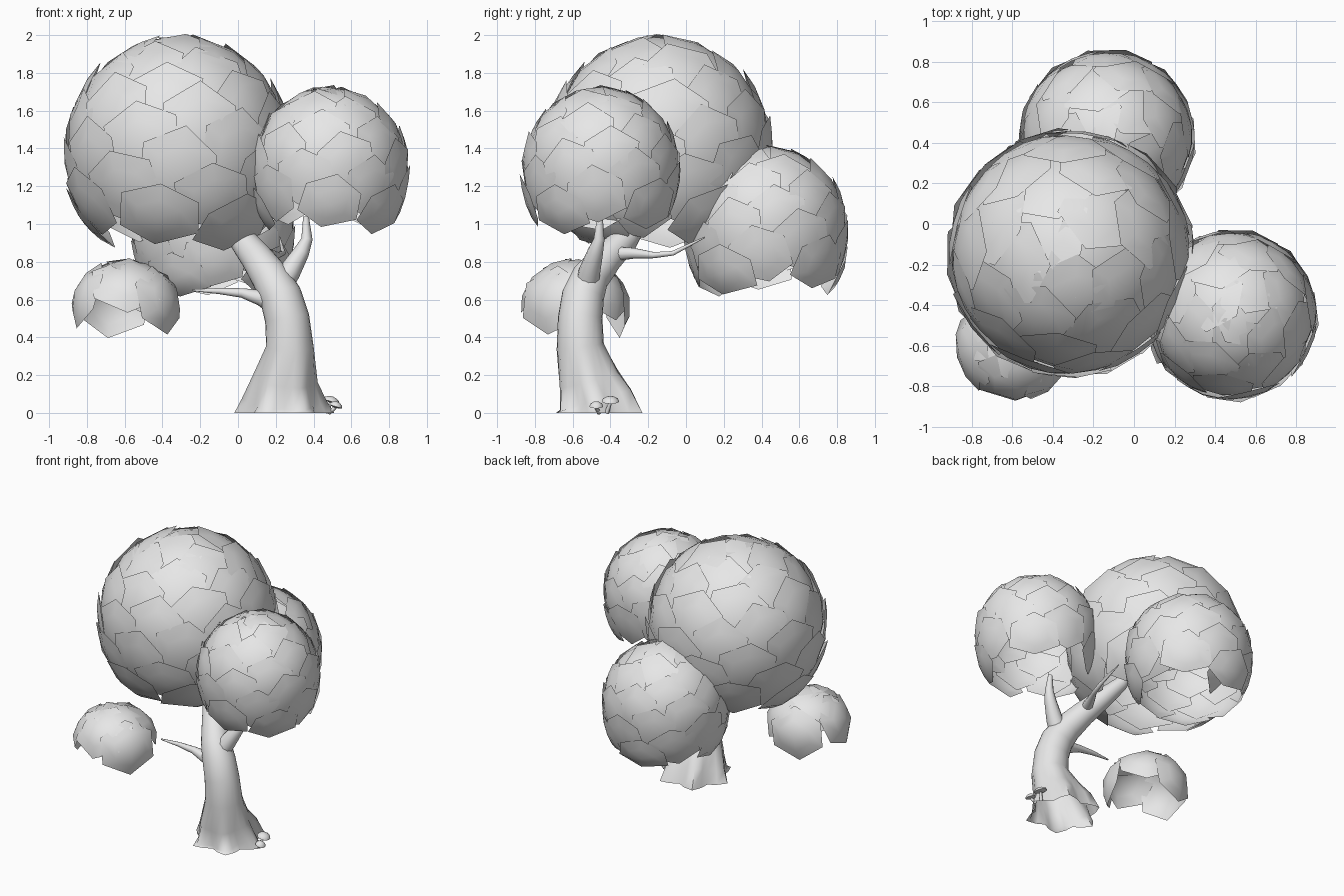
import bpy, bmesh, math, random
from mathutils import Vector

random.seed(4)
if "Cube" in bpy.data.objects:
    bpy.data.objects.remove(bpy.data.objects["Cube"])

GREY = (0.8, 0.8, 0.8, 1)
mat = bpy.data.materials.new("plain grey")
mat.use_nodes = True
mat.diffuse_color = GREY
mat.node_tree.nodes["Principled BSDF"].inputs["Base Color"].default_value = GREY


def finish(name, bm):
    me = bpy.data.meshes.new(name)
    bm.to_mesh(me)
    bm.free()
    ob = bpy.data.objects.new(name, me)
    bpy.context.collection.objects.link(ob)
    me.materials.append(mat)
    bpy.ops.object.select_all(action='DESELECT')
    ob.select_set(True)
    bpy.context.view_layer.objects.active = ob
    bpy.ops.object.shade_smooth_by_angle(angle=math.radians(60))


def canopy(name, centre, radius, height, count, lowest, spread, hang):
    """Dome of overlapping six-sided leaves, open underneath."""
    bm = bmesh.new()
    centre = Vector(centre)

    def place(d, lift):
        s = math.hypot(d.x, d.y)
        k = s ** (hang - 1) if d.z < 0 else 1
        p = Vector((d.x * k * radius, d.y * k * radius, d.z * height))
        return bm.verts.new(centre + p * (1 + lift))

    for i in range(count):
        z = 1 - (2 * i + 1) / count
        if z < lowest:
            break
        a = i * math.pi * (3 - math.sqrt(5))
        s = math.sqrt(1 - z * z)
        axis = Vector((s * math.cos(a), s * math.sin(a), z))
        side = Vector((-math.sin(a), math.cos(a), 0))
        down = side.cross(axis) * -1
        base = random.uniform(-0.01, 0.01)
        turn = random.uniform(-0.25, 0.25)
        mid = place(axis, base)
        rings = []
        jitter = [random.uniform(0.95, 1.1) for _ in range(6)]
        for frac in (0.55, 1):
            ring = []
            for j in range(6):
                t = j * math.pi / 3 + turn
                r = spread * frac * jitter[j]
                d = axis * math.cos(r) + (side * math.sin(t) + down * math.cos(t)) * math.sin(r)
                # lower edge stands proud, upper edge tucks under
                ring.append(place(d, base + 0.04 * frac * math.cos(t)))
            rings.append(ring)
        for j in range(6):
            k = (j + 1) % 6
            bm.faces.new((mid, rings[0][j], rings[0][k]))
            bm.faces.new((rings[0][j], rings[1][j], rings[1][k], rings[0][k]))
    bm.normal_update()
    for f in bm.faces:
        if f.normal.dot(f.calc_center_median() - centre) < 0:
            f.normal_flip()
    finish(name, bm)


def limb(name, path, sides=10, lobes=0, closed_start=False):
    """Tapered tube through (x, y, z, radius) points; lobes make root flares."""
    bm = bmesh.new()
    pts = [Vector(p[:3]) for p in path]
    rings = []
    for i, p in enumerate(pts):
        t = (pts[min(i + 1, len(pts) - 1)] - pts[max(i - 1, 0)]).normalized()
        if lobes and i == 0:
            t = Vector((0, 0, 1))
        ref = Vector((0, 1, 0)) if abs(t.y) < 0.8 else Vector((0, 0, 1))
        u = ref.cross(t).normalized()
        v = t.cross(u)
        ring = []
        for j in range(sides):
            a = 2 * math.pi * j / sides
            r = path[i][3]
            if lobes:
                r *= 1 + 0.17 * max(0, 1 - p.z / 0.25) * math.cos(lobes * a)
            ring.append(bm.verts.new(p + (u * math.cos(a) + v * math.sin(a)) * r))
        rings.append(ring)
    for a, b in zip(rings, rings[1:]):
        for j in range(sides):
            k = (j + 1) % sides
            bm.faces.new((a[j], a[k], b[k], b[j]))
    bm.faces.new(rings[-1])
    if closed_start:
        bm.faces.new(rings[0][::-1])
    bmesh.ops.recalc_face_normals(bm, faces=bm.faces)
    finish(name, bm)


# Leaf domes
canopy("main_canopy", (-0.315, -0.145, 1.385), 0.6, 0.595, 62, -0.7, 0.37, 0.62)
canopy("left_canopy", (0.485, -0.45, 1.295), 0.415, 0.42, 50, -0.62, 0.41, 0.4)
canopy("back_canopy", (-0.13, 0.425, 0.98), 0.427, 0.42, 50, -0.66, 0.41, 0.32)
canopy("low_canopy", (-0.595, -0.59, 0.555), 0.295, 0.255, 14, 0, 0.76, 0.4)

# Trunk with flared roots, running into the main bough
limb("trunk", [
    (0.245, -0.46, 0, 0.226), (0.245, -0.48, 0.07, 0.2), (0.25, -0.515, 0.18, 0.165),
    (0.275, -0.56, 0.35, 0.126), (0.26, -0.56, 0.5, 0.118), (0.225, -0.545, 0.62, 0.112),
    (0.17, -0.505, 0.72, 0.1), (0.1, -0.42, 0.82, 0.085), (0.02, -0.32, 0.92, 0.07),
    (-0.08, -0.24, 1.04, 0.05), (-0.16, -0.19, 1.18, 0.025)], sides=24, lobes=6)

# Side branches
limb("left_branch", [
    (0.2, -0.53, 0.64, 0.07), (0.275, -0.51, 0.75, 0.058), (0.335, -0.48, 0.85, 0.043),
    (0.365, -0.46, 0.92, 0.03), (0.36, -0.455, 1.04, 0.015)], closed_start=True)
limb("low_branch", [
    (0.24, -0.55, 0.55, 0.065), (0.12, -0.55, 0.61, 0.042), (0.02, -0.55, 0.635, 0.025),
    (-0.1, -0.55, 0.645, 0.016), (-0.24, -0.56, 0.65, 0.005)], closed_start=True)
limb("back_branch", [
    (0.09, -0.42, 0.84, 0.045), (0.15, -0.28, 0.845, 0.03), (0.21, -0.17, 0.835, 0.017),
    (0.24, -0.07, 0.845, 0.013), (0.22, 0.1, 0.93, 0.004)], closed_start=True)

# Mushrooms at the foot of the trunk
for label, cap, foot, r in (("large", (0.49, -0.4, 0.055), (0.47, -0.42, 0), 0.046),
                            ("small", (0.515, -0.475, 0.028), (0.48, -0.46, 0), 0.036)):
    x, y, z = cap
    limb(label + "_mushroom_stem", [foot + (0.012,), cap + (0.009,)], sides=8)
    lean = [(0, 0.35), (0.006, 1), (0.018, 0.88), (0.028, 0.5), (0.032, 0.12)]
    limb(label + "_mushroom_cap",
         [(x + h * 0.3, y, z + h, r * k) for h, k in lean], sides=12, closed_start=True)
